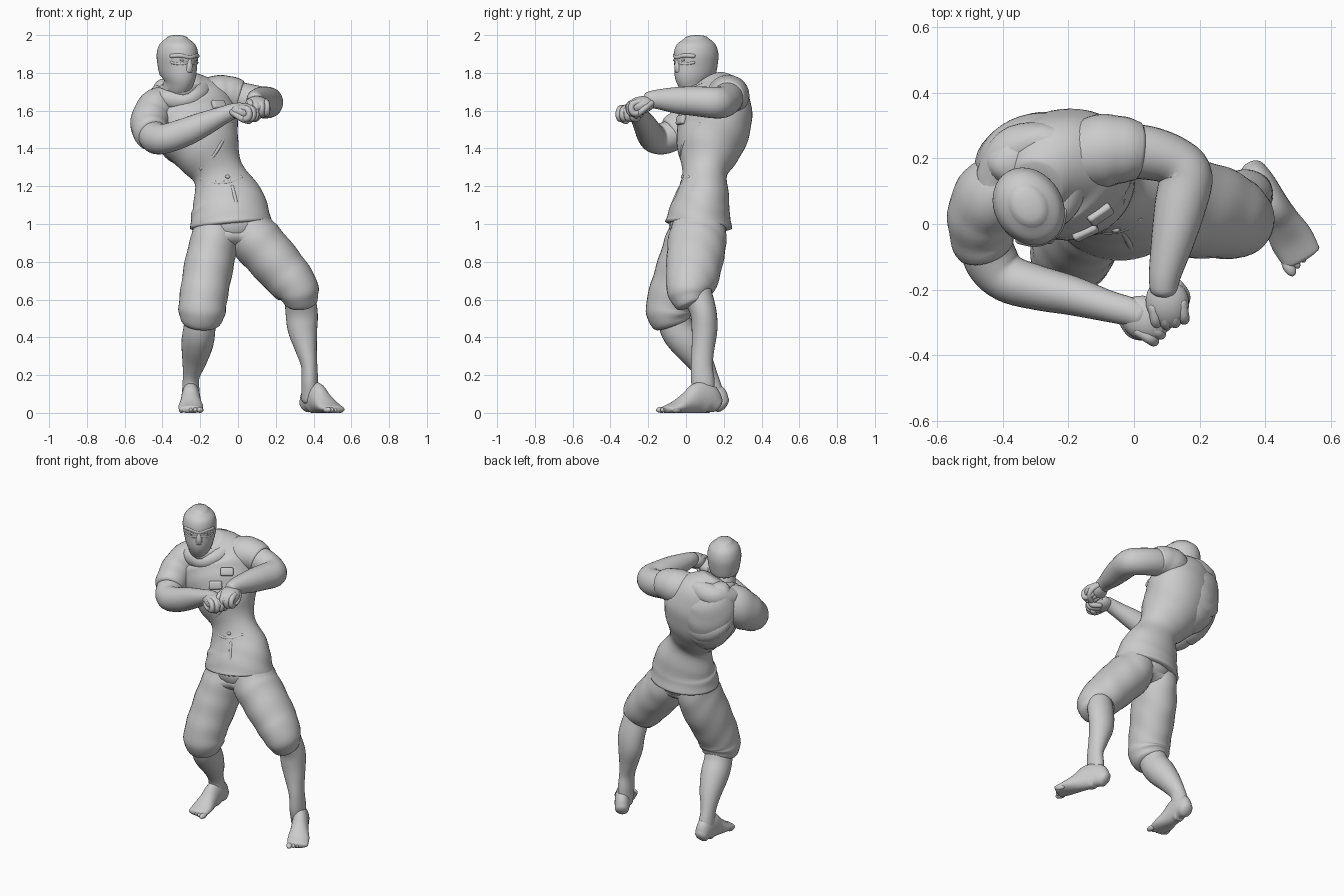
import bpy, bmesh, math
from mathutils import Vector, Matrix
from mathutils.bvhtree import BVHTree

def finish(name, verts, faces):
    me = bpy.data.meshes.new(name)
    me.from_pydata(verts, [], faces)
    bm = bmesh.new(); bm.from_mesh(me)
    bmesh.ops.recalc_face_normals(bm, faces=bm.faces)
    bm.to_mesh(me); bm.free()
    for p in me.polygons:
        p.use_smooth = True
    ob = bpy.data.objects.new(name, me)
    bpy.context.collection.objects.link(ob)
    return ob

def spline(p0, p1, p2, p3, t):
    return [0.5 * (2*b + (c-a)*t + (2*a-5*b+4*c-d)*t*t + (3*b-a-3*c+d)*t**3)
            for a, b, c, d in zip(p0, p1, p2, p3)]

def loft(name, secs, side=(1, 0, 0), closed=False, n=28, sub=5, dome=0.6, fold=0, floor=False):
    """Smooth skin through oval sections (x, y, z, half width, half depth, yaw in degrees)."""
    secs = [list(s) + [0] * (6 - len(s)) for s in secs]
    m, rows = len(secs), []
    get = lambda i: secs[i % m] if closed else secs[max(0, min(m-1, i))]
    for i in range(m if closed else m - 1):
        rows += [spline(get(i-1), get(i), get(i+1), get(i+2), k/sub) for k in range(sub)]
    if not closed:
        rows.append(secs[-1])
    L, rings = len(rows), []
    P = [Vector(r[:3]) for r in rows]
    for i, r in enumerate(rows):
        t = (P[(i+1) % L] - P[i-1]) if closed else (P[min(i+1, L-1)] - P[max(i-1, 0)])
        t.normalize()
        u = Matrix.Rotation(math.radians(r[5]), 3, 'Z') @ Vector(side)
        u = (u - t * u.dot(t)).normalized()
        v = t.cross(u)
        def ring(off, s):
            out = []
            for k in range(n):
                g = 2 * math.pi * k / n
                w = s * (1 + fold * math.sin(i * 1.1 + 2.2 * math.sin(g) + 1.3 * math.cos(2*g)))
                q = P[i] + t*off + u*(r[3]*w*math.cos(g)) + v*(r[4]*w*math.sin(g))
                if floor:
                    q.z = max(q.z, 0)
                out.append(q)
            return out
        h = dome * min(r[3], r[4])
        angs = [math.radians(x) for x in (88, 70, 50, 25)]
        if i == 0 and not closed:
            rings += [ring(-h*math.sin(a), math.cos(a)) for a in angs]
        rings.append(ring(0, 1))
        if i == L-1 and not closed:
            rings += [ring(h*math.sin(a), math.cos(a)) for a in reversed(angs)]
    R = len(rings)
    faces = [(i*n+k, i*n+(k+1) % n, (i+1) % R*n+(k+1) % n, (i+1) % R*n+k)
             for i in range(R if closed else R-1) for k in range(n)]
    if not closed:
        faces += [tuple(range(n)), tuple(range((R-1)*n, R*n))]
    return finish(name, [q for r in rings for q in r], faces)

def tube(name, pts, r, **kw):
    return loft(name, [(*p, r, r) for p in pts], n=12, sub=4, dome=1, **kw)

def blob(name, c, radii, axes=None):
    bm = bmesh.new()
    bmesh.ops.create_uvsphere(bm, u_segments=24, v_segments=14, radius=1)
    M = Matrix(axes).transposed() if axes else Matrix.Identity(3)
    vs = [Vector(c) + M @ Vector(a*b for a, b in zip(v.co, radii)) for v in bm.verts]
    fs = [[v.index for v in f.verts] for f in bm.faces]
    bm.free()
    return finish(name, vs, fs)

def bvh(ob):
    return BVHTree.FromPolygons([v.co for v in ob.data.vertices], [tuple(p.vertices) for p in ob.data.polygons])

# jacket, leaning and twisted toward the right shoulder
jacket = loft("jacket", [
    (-.037, .066, .995, .217, .178, 4), (-.045, .075, 1.07, .205, .16, 4), (-.06, .088, 1.14, .187, .142, 5),
    (-.105, .10, 1.27, .137, .118, 8), (-.16, .118, 1.38, .18, .165, 15), (-.215, .145, 1.50, .232, .188, 20),
    (-.25, .16, 1.61, .235, .178, 22), (-.275, .155, 1.69, .18, .15, 24), (-.295, .12, 1.76, .085, .085, 28)],
    n=48, dome=.1, fold=.01)
body = bvh(jacket)
def on_body(x, z, lift=0):
    hit, nor = body.ray_cast(Vector((x, -1, z)), Vector((0, 1, 0)))[:2]
    return (hit + nor*lift, nor) if hit else (Vector((x, 0, z)), Vector((0, -1, 0)))
lapels = {"lapel_fold": [(-.03, 1.53), (-.08, 1.44), (-.13, 1.36), (-.2, 1.29)],
          "waist_fold": [(-.2, 1.24), (-.12, 1.22), (-.04, 1.225), (.02, 1.25)],
          "jacket_opening": [(-.03, 1.2), (-.01, 1.12), (0, 1.01)]}
for name, pts in lapels.items():
    tube(name, [on_body(x, z, -.007)[0] for x, z in pts], .01, side=(.3, 0.9, .3))
blob("front_button", on_body(-.055, 1.25)[0], (.013, .009, .01))

# chest pouches, aligned to the chest surface
for x, z in ((-.105, 1.63), (-.15, 1.55)):
    c, nor = on_body(x, z, .004)
    u = (Vector((.9, .4, .1)) - nor*Vector((.9, .4, .1)).dot(nor)).normalized()
    v = nor.cross(u)
    bm = bmesh.new(); bmesh.ops.create_cube(bm, size=1)
    vs = [c + u*p.co.x*.08 + v*p.co.y*.05 + nor*p.co.z*.03 for p in bm.verts]
    fs = [[p.index for p in f.verts] for f in bm.faces]
    bm.free()
    ob = finish("chest_pouch", vs, fs)
    b = ob.modifiers.new("round", 'BEVEL'); b.width = .01; b.segments = 3

# cowl around the neck and hood hanging on the back
loft("cowl", [(-.285, .022, 1.655, .05, .045), (-.385, .045, 1.665, .05, .045), (-.425, .13, 1.665, .06, .055),
              (-.375, .225, 1.69, .07, .065), (-.26, .245, 1.715, .065, .06), (-.19, .16, 1.72, .05, .045),
              (-.21, .06, 1.685, .045, .045)], side=(0, 0, 1), closed=True, fold=.03)
loft("inner_cowl", [(-.275, .01, 1.70, .025, .025), (-.36, .04, 1.71, .025, .025), (-.385, .12, 1.72, .025, .03),
                    (-.31, .185, 1.74, .025, .03), (-.22, .13, 1.735, .025, .025)], side=(0, 0, 1), closed=True)
loft("hood", [(-.29, .215, 1.71, .15, .085, 18), (-.31, .21, 1.63, .175, .122, 18), (-.30, .20, 1.53, .175, .135, 18),
              (-.275, .185, 1.43, .15, .125, 18), (-.25, .17, 1.37, .11, .09, 18)], dome=.5, n=36, fold=.015)
loft("hood_fold", [(-.44, .15, 1.60, .045, .05), (-.395, .235, 1.51, .05, .07), (-.30, .275, 1.465, .05, .075),
                   (-.18, .275, 1.53, .05, .07), (-.10, .265, 1.64, .045, .05)], side=(0, 1, 0))

# head with mask
H, yaw = Vector((-.32, .052, 0)), math.radians(33)
F, S = Vector((math.sin(yaw), -math.cos(yaw), 0)), Vector((math.cos(yaw), math.sin(yaw), 0))
def head_pt(s, f, z):
    return H + S*s + F*f + Vector((0, 0, z))
heads = [(1.66, -.03, .075, .075), (1.715, -.022, .068, .07), (1.745, .0, .070, .094), (1.785, .008, .086, .113),
         (1.84, 0, .098, .12), (1.90, -.002, .103, .124), (1.95, -.004, .089, .108), (1.982, -.004, .055, .068)]
head = loft("masked_head", [(*head_pt(0, f, z), a, b, 33) for z, f, a, b in heads], n=40, dome=.33)
skull = bvh(head)
def on_head(s, z, lift=0):
    return skull.ray_cast(head_pt(s, 1, z), -F)[0] + F*lift
loft("mask_nose", [(*on_head(0, 1.87, -.012), .012, .012, 33), (*on_head(0, 1.835, -.004), .018, .016, 33),
                   (*on_head(0, 1.81, -.011), .022, .016, 33)], n=16)
tube("mask_edge", [on_head(s, z, -.006) for s, z in ((-.08, 1.855), (-.045, 1.847), (0, 1.855), (.045, 1.847), (.08, 1.855))],
     .008, side=(0, 0, 1))
tube("brow_edge", [on_head(s, z, -.008) for s, z in ((-.08, 1.89), (-.045, 1.892), (0, 1.882), (.045, 1.892), (.08, 1.89))],
     .012, side=(0, 0, 1))
for s in (-.038, .038):
    blob("eye", on_head(s, 1.868, -.005), (.016, .008, .007), (S, F, (0, 0, 1)))

# right arm (at -x): sleeve, then bare forearm
loft("right_sleeve", [(-.35, .14, 1.62, .09, .11), (-.425, .10, 1.605, .105, .12), (-.462, .04, 1.55, .105, .118),
                      (-.465, -.03, 1.50, .098, .104), (-.452, -.075, 1.475, .09, .094)], dome=.2, fold=.015)
loft("right_forearm", [(-.46, -.03, 1.49, .08, .08), (-.435, -.11, 1.455, .084, .082), (-.385, -.165, 1.452, .078, .074),
                       (-.29, -.195, 1.482, .075, .068), (-.19, -.218, 1.525, .066, .06),
                       (-.08, -.25, 1.575, .048, .048), (-.02, -.265, 1.60, .04, .044), (.02, -.28, 1.61, .033, .038)],
     side=(0, 0, 1))

# left arm (at +x): short sleeve, then bare arm bent forward
loft("left_sleeve", [(-.18, .20, 1.66, .10, .11), (-.10, .222, 1.68, .112, .108), (-.04, .226, 1.682, .103, .10),
                     (.01, .222, 1.672, .09, .089)], side=(0, 1, 0), dome=.15, fold=.01)
loft("left_arm", [(-.06, .225, 1.68, .085, .085), (.04, .217, 1.66, .085, .082), (.12, .192, 1.645, .084, .076),
                  (.157, .145, 1.643, .083, .082), (.14, .05, 1.65, .078, .078), (.118, -.05, 1.655, .07, .066),
                  (.095, -.15, 1.66, .052, .05), (.09, -.20, 1.655, .044, .042)], side=(0, 0, 1))

# fists, palms down with curled fingers
def fist(label, W, D, thumb, s=1.1):
    W, D = Vector(W), Vector(D).normalized()
    N = Vector((0, 0, -1)); N = (N - D*N.dot(D)).normalized()
    A = D.cross(N)
    P = lambda d, a, n: W + (D*d + A*a + N*n) * s
    blob(label + "_palm", P(.045, 0, .014), (.072*s, .06*s, .042*s), (D, A, N))
    for i in range(4):
        a = (i - 1.5) * .026
        k = .006 * (i in (1, 2))
        tube(f"{label}_finger", [P(.05, a, -.004), P(.088+k, a, -.001), P(.10+k, a, .025), P(.088+k, a, .046),
                                 P(.05, a*.9, .045)], .0155*s, side=A)
    tube(f"{label}_thumb", [P(.0, .035*thumb, .015), P(.035, .05*thumb, .03), P(.065, .04*thumb, .048),
                            P(.08, .01*thumb, .056)], .016*s, side=(.3, .5, .8))
fist("right_hand", (-.01, -.262, 1.61), (.8, -.5, -.02), -1)
fist("left_hand", (.095, -.195, 1.655), (.15, -1, -.22), 1)

# trousers: seat, crotch, then two baggy legs gathered below the knee
blob("trouser_seat", (-.03, .065, 1.0), (.175, .155, .125))
loft("trouser_crotch", [(-.11, .045, .925, .14, .075), (-.01, .06, .945, .135, .075), (.08, .06, .925, .14, .075)],
     side=(0, 1, 0))
loft("right_trouser_leg", [(-.12, .065, 1.03, .11, .13), (-.125, .045, .92, .125, .15), (-.15, .005, .80, .13, .15),
                           (-.172, -.045, .68, .128, .138), (-.187, -.082, .58, .126, .128),
                           (-.192, -.085, .52, .122, .122), (-.195, -.072, .475, .10, .10)],
     n=32, dome=.2, fold=.012)
loft("left_trouser_leg", [(.04, .075, 1.04, .11, .13), (.085, .062, .93, .135, .153), (.165, .05, .835, .135, .152),
                          (.255, .035, .73, .128, .142), (.312, .018, .66, .115, .125),
                          (.328, .022, .615, .10, .105), (.332, .035, .585, .085, .085)],
     n=32, dome=.2, fold=.012)

# shins
loft("right_shin", [(-.195, -.075, .53, .08, .085), (-.205, -.045, .44, .085, .09), (-.215, .005, .37, .085, .088),
                    (-.23, .07, .28, .066, .07), (-.248, .118, .19, .044, .052), (-.25, .138, .11, .046, .058),
                    (-.25, .142, .06, .04, .05)])
loft("left_shin", [(.325, .06, .63, .08, .078), (.337, .092, .53, .085, .07), (.342, .098, .44, .078, .068),
                   (.36, .09, .34, .058, .06), (.377, .084, .25, .043, .057), (.38, .09, .16, .044, .062),
                   (.378, .10, .07, .042, .05)])

# bare feet with toes
def foot(label, heel, toe, big):
    h, t = Vector((*heel, 0)), Vector((*toe, 0))
    D = (t - h).normalized(); A = Vector((-D.y, D.x, 0))
    prof = [(.03, .042, .05), (.16, .048, .08), (.34, .050, .084), (.52, .055, .060), (.73, .066, .035), (.92, .061, .02)]
    rows = []
    for k, w, z in prof:
        p = h.lerp(t, k)
        rows.append((p.x, p.y, z*.92, w, z))
    loft(label, rows, side=A, floor=True, dome=.6)
    for i in range(5):
        s = (2 - i) * .0245 * big
        p = h.lerp(t, .92 - .022*i + (.015 if i == 0 else 0)) + A*s + Vector((0, 0, .016))
        r = .018 if i == 0 else .0145
        blob(label + "_toe", p, (.032, r, .016), (D, A, (0, 0, 1)))
foot("right_foot", (-.25, .20), (-.25, -.10), 1)
foot("left_foot", (.36, .165), (.525, -.125), -1)
